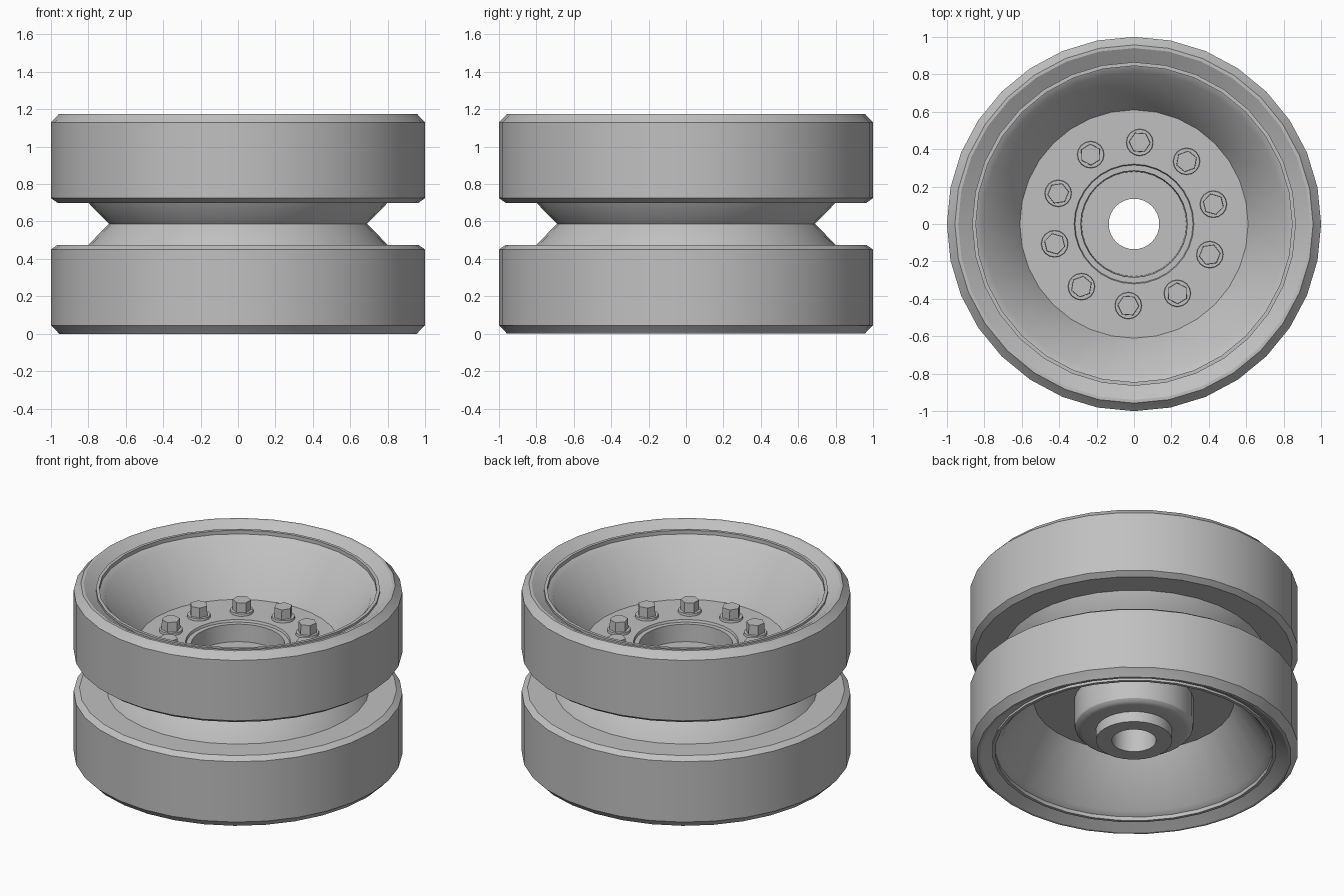
import bpy, bmesh, math
from mathutils import Matrix, Vector

cube = bpy.data.objects.get("Cube")
if cube:
    bpy.data.objects.remove(cube, do_unlink=True)

HEIGHT = 1.175
SIDES = 32

metal = bpy.data.materials.new("grey_metal")
metal.use_nodes = True
grey = (0.53, 0.53, 0.53, 1)
metal.diffuse_color = grey
metal.node_tree.nodes["Principled BSDF"].inputs["Base Color"].default_value = grey


def finish(name, bm, angle=30):
    bmesh.ops.recalc_face_normals(bm, faces=bm.faces)
    mesh = bpy.data.meshes.new(name)
    bm.to_mesh(mesh)
    bm.free()
    mesh.materials.append(metal)
    obj = bpy.data.objects.new(name, mesh)
    bpy.context.collection.objects.link(obj)
    bpy.ops.object.select_all(action='DESELECT')
    obj.select_set(True)
    bpy.context.view_layer.objects.active = obj
    bpy.ops.object.shade_smooth_by_angle(angle=math.radians(angle))
    return obj


def lathe(name, profile, sides=SIDES):
    """Revolve a closed (radius, height) profile around the z axis."""
    bm = bmesh.new()
    rings = []
    for i in range(sides):
        a = math.tau * i / sides
        rings.append([bm.verts.new((r * math.cos(a), r * math.sin(a), z)) for r, z in profile])
    n = len(profile)
    for i in range(sides):
        a, b = rings[i], rings[(i + 1) % sides]
        for j in range(n):
            k = (j + 1) % n
            bm.faces.new((a[j], b[j], b[k], a[k]))
    return finish(name, bm)


def flipped(profile):
    """Reflect a profile about the wheel's middle height."""
    return [(r, HEIGHT - z) for r, z in reversed(profile)]


# Paired tyres with chamfered shoulders and a sloping inner rim
tyre = [(0.80, 0.70), (0.965, 0.70), (1.0, 0.725), (1.0, 1.13), (0.965, 1.165),
        (0.957, HEIGHT), (0.94, HEIGHT), (0.865, 1.13), (0.85, 0.85)]
lathe("upper_tyre", tyre)
lathe("lower_tyre", flipped(tyre))

# Dished wheel body: V groove outside, a bowl and flat web on each side
bowl = [(0.80, 0.70), (0.865, 0.87), (0.865, 1.145), (0.845, 1.145),
        (0.845, 1.12), (0.81, 1.10), (0.61, 0.79), (0.32, 0.79)]
lathe("wheel_body", [(0.69, HEIGHT / 2)] + bowl + flipped(bowl))

# Hub with an upper recess, axle hole and stepped lower boss
hub = [(0.32, 0.79), (0.315, 0.775), (0.285, 0.775), (0.28, 0.66), (0.135, 0.66),
       (0.135, 0.105), (0.232, 0.105), (0.232, 0.175), (0.32, 0.175),
       (0.343, 0.182), (0.358, 0.197), (0.363, 0.22), (0.363, 0.50)]
lathe("hub", hub)


def cone(bm, sides, bottom, top, height, z, turn):
    bmesh.ops.create_cone(bm, cap_ends=True, segments=sides, radius1=bottom, radius2=top,
                          depth=height,
                          matrix=Matrix.Translation((0, 0, z + height / 2)) @ Matrix.Rotation(turn, 4, 'Z'))


# Ring of ten hexagonal bolts with washers
for i in range(10):
    angle = math.radians(86 + 36 * i)
    bm = bmesh.new()
    cone(bm, 16, 0.073, 0.07, 0.02, 0.785, 0)
    cone(bm, 6, 0.058, 0.056, 0.07, 0.80, angle)
    bmesh.ops.translate(bm, verts=bm.verts,
                        vec=Vector((0.437 * math.cos(angle), 0.437 * math.sin(angle), 0)))
    finish(f"bolt_{i + 1}", bm)
